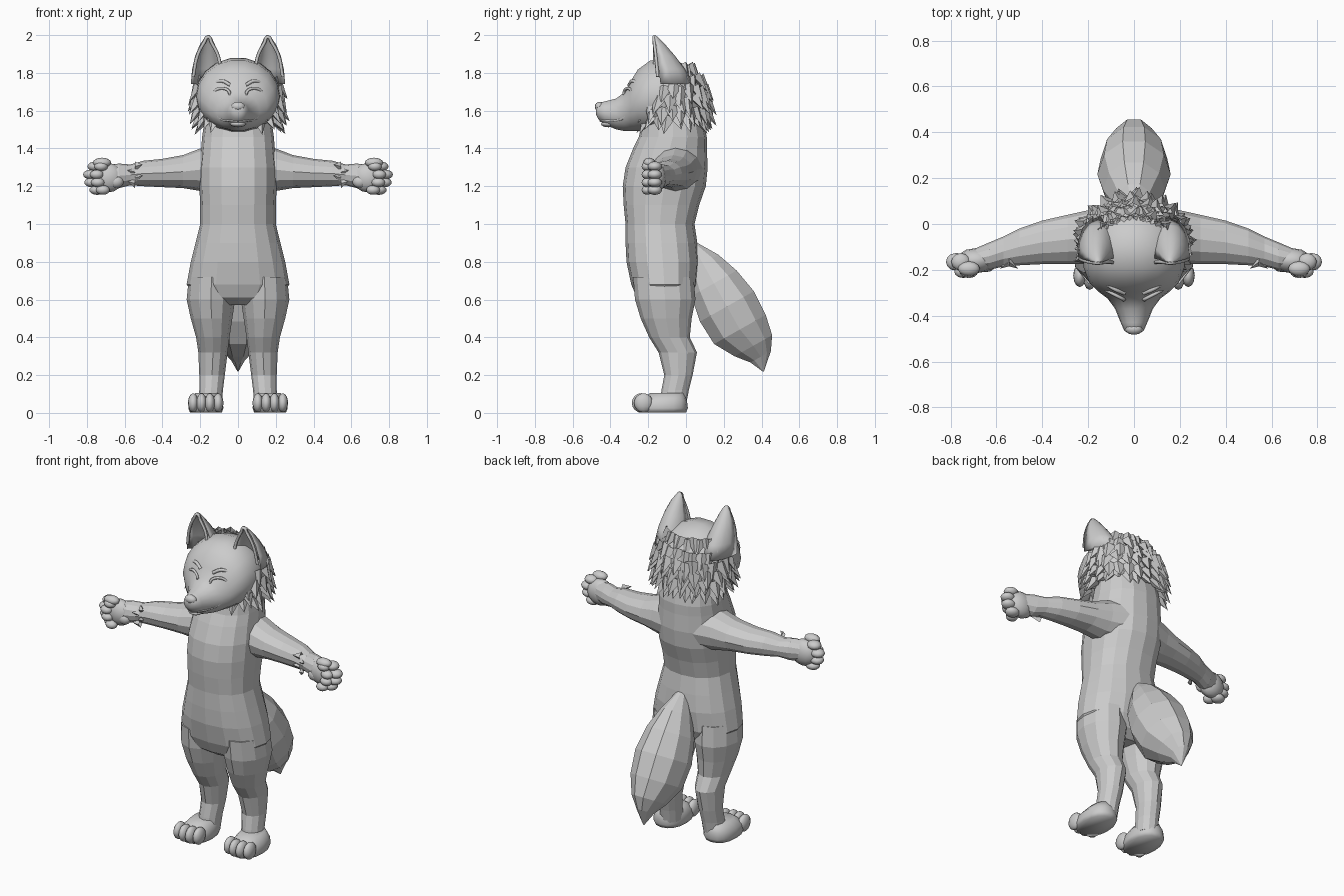
import bpy, bmesh, random
from math import cos, sin, pi, radians, copysign
from mathutils import Vector

random.seed(4)
if "Cube" in bpy.data.objects:
    bpy.data.objects.remove(bpy.data.objects["Cube"])

GREY = (0.6, 0.6, 0.6, 1)
fur_mat = bpy.data.materials.new("plain grey")
fur_mat.use_nodes = True
fur_mat.diffuse_color = GREY
fur_mat.node_tree.nodes["Principled BSDF"].inputs["Base Color"].default_value = GREY

X, Y, Z = Vector((1, 0, 0)), Vector((0, 1, 0)), Vector((0, 0, 1))


def finish(name, bm, smooth=False, mirror=False, subdiv=0):
    bmesh.ops.recalc_face_normals(bm, faces=bm.faces)
    for f in bm.faces:
        f.smooth = smooth
    me = bpy.data.meshes.new(name)
    bm.to_mesh(me)
    bm.free()
    me.materials.append(fur_mat)
    ob = bpy.data.objects.new(name, me)
    bpy.context.scene.collection.objects.link(ob)
    if mirror:
        ob.modifiers.new("Mirror", 'MIRROR').use_mirror_merge = False
    if subdiv:
        mod = ob.modifiers.new("Subdivision", 'SUBSURF')
        mod.levels = mod.render_levels = subdiv
    return ob


def loft(name, stations, u, v, n=16, power=1.0, dent=None, **kw):
    """Skin rings of (centre, radius along u, radius along v); dent hollows the -v side."""
    bm = bmesh.new()
    rings = []
    for c, ru, rv in stations:
        ring = []
        for i in range(n):
            a = 2 * pi * i / n
            s, t = (copysign(abs(w) ** power, w) for w in (cos(a), sin(a)))
            if dent is not None and t < 0:
                s, t = s * 0.8, -t * dent
            ring.append(bm.verts.new(Vector(c) + u * ru * s + v * rv * t))
        rings.append(ring)
    for a, b in zip(rings, rings[1:]):
        for i in range(n):
            bm.faces.new((a[i], a[(i + 1) % n], b[(i + 1) % n], b[i]))
    bm.faces.new(rings[0])
    bm.faces.new(rings[-1])
    return finish(name, bm, **kw)


def balls(name, items, **kw):
    """Smooth ellipsoids given as (centre, radii)."""
    bm = bmesh.new()
    for c, r in items:
        new = bmesh.ops.create_uvsphere(bm, u_segments=12, v_segments=8, radius=1)["verts"]
        bmesh.ops.scale(bm, vec=r, verts=new)
        bmesh.ops.translate(bm, vec=c, verts=new)
    return finish(name, bm, smooth=True, **kw)


def tuft(bm, base, side, out, tip):
    """One pointed lock of fur."""
    l, r, top, low, end = (bm.verts.new(p) for p in (
        base - side, base + side, base + out, base - out, tip))
    for tri in ((l, top, end), (top, r, end), (r, low, end), (low, l, end)):
        bm.faces.new(tri)


def tube(name, points, radius, mirror=True):
    cu = bpy.data.curves.new(name, 'CURVE')
    cu.dimensions = '3D'
    cu.bevel_depth, cu.bevel_resolution, cu.resolution_u = radius, 1, 6
    sp = cu.splines.new('BEZIER')
    sp.bezier_points.add(len(points) - 1)
    for bp, p in zip(sp.bezier_points, points):
        bp.co = p
        bp.handle_left_type = bp.handle_right_type = 'AUTO'
    cu.materials.append(fur_mat)
    ob = bpy.data.objects.new(name, cu)
    bpy.context.scene.collection.objects.link(ob)
    if mirror:
        ob.modifiers.new("Mirror", 'MIRROR').use_mirror_merge = False


# Torso: height, front, back, half width
torso = [(0.57, -0.2, -0.02, 0.1), (0.61, -0.26, 0.03, 0.22), (0.68, -0.29, 0.06, 0.272),
         (0.8, -0.315, 0.07, 0.25), (0.9, -0.32, 0.06, 0.225), (1.0, -0.32, 0.045, 0.2),
         (1.1, -0.33, 0.07, 0.2), (1.2, -0.335, 0.105, 0.205), (1.3, -0.32, 0.115, 0.205),
         (1.4, -0.28, 0.11, 0.195), (1.46, -0.25, 0.11, 0.19), (1.6, -0.22, 0.08, 0.17)]
loft("torso", [((0, (f + b) / 2, z), w, (b - f) / 2) for z, f, b, w in torso],
     X, Y, power=0.88)

# Legs: height, inner, outer, front, back
leg = [(0.72, 0.02, 0.26, -0.28, 0.04), (0.6, 0.015, 0.272, -0.27, 0.05),
       (0.5, 0.03, 0.25, -0.24, 0.03), (0.4, 0.045, 0.222, -0.195, 0.02),
       (0.32, 0.055, 0.21, -0.145, 0.058), (0.2, 0.07, 0.205, -0.115, 0.035),
       (0.12, 0.08, 0.205, -0.13, 0.015), (0.04, 0.085, 0.21, -0.14, 0.0)]
loft("legs", [(((i + o) / 2, (f + b) / 2, z), (o - i) / 2, (b - f) / 2)
              for z, i, o, f, b in leg], X, Y, n=12, mirror=True)

# Feet with four toes each
loft("feet", [((0.17, -0.125, 0.003), 0.085, 0.125), ((0.17, -0.125, 0.025), 0.093, 0.135),
              ((0.17, -0.12, 0.065), 0.088, 0.125), ((0.165, -0.1, 0.105), 0.06, 0.09)],
     X, Y, smooth=True, power=0.85, mirror=True)
balls("toes", [((0.105 + 0.044 * i, -0.225 - 0.012 * (i in (1, 2)), 0.053),
                (0.028, 0.05, 0.051)) for i in range(4)], mirror=True)

# Arms: x, bottom, top, front, back
arm = [(0.1, 1.17, 1.42, -0.17, 0.09), (0.2, 1.175, 1.4, -0.175, 0.06),
       (0.29, 1.19, 1.365, -0.175, 0.04), (0.4, 1.195, 1.345, -0.175, 0.015),
       (0.5, 1.2, 1.335, -0.18, -0.02), (0.57, 1.205, 1.315, -0.185, -0.055),
       (0.63, 1.19, 1.32, -0.2, -0.08), (0.7, 1.2, 1.31, -0.2, -0.11)]
loft("arms", [((x, (f + k) / 2, (b + t) / 2), (k - f) / 2, (t - b) / 2)
              for x, b, t, f, k in arm], Y, Z, n=12, mirror=True)

# Curled hands: palm, fingers, thumb
balls("palms", [((0.69, -0.16, 1.245), (0.085, 0.055, 0.078))], mirror=True)
fingers = [(0.755, 1.305), (0.778, 1.262), (0.772, 1.22), (0.745, 1.18)]
balls("fingers", [((x, -0.165, z), (0.042, 0.038, 0.026)) for x, z in fingers]
      + [((x - 0.03, -0.205, z), (0.036, 0.03, 0.025)) for x, z in fingers], mirror=True)
balls("thumbs", [((0.72, -0.195, 1.325), (0.048, 0.032, 0.026)),
                 ((0.645, -0.18, 1.225), (0.04, 0.03, 0.035))], mirror=True)
bm = bmesh.new()
for k in range(4):
    base = Vector((0.545, -0.165, 1.215 + 0.03 * k))
    tuft(bm, base, Z * 0.025, Y * -0.02, base + Vector((0.04 * (-1) ** k, -0.03, 0.01)))
finish("wrist_tufts", bm, mirror=True)

# Tail: distance along its axis, half width, half depth
axis = Vector((0, 0.36, -0.64)).normalized()
perp = Vector((0, 0.64, 0.36)).normalized()
root = Vector((0, 0.05, 0.86))
tail = [(-0.03, 0.03, 0.03, 0), (0.08, 0.085, 0.1, 0), (0.2, 0.135, 0.145, 0),
        (0.34, 0.16, 0.172, 0), (0.48, 0.145, 0.165, 0), (0.59, 0.095, 0.12, 0.02),
        (0.66, 0.045, 0.065, 0.025), (0.735, 0.003, 0.003, 0)]
loft("tail", [(root + axis * d + perp * s, w, h) for d, w, h, s in tail], X, perp, n=10)

# Head and muzzle: y, bottom, top, half width
head = [(0.1, 1.58, 1.7, 0.07), (0.06, 1.5, 1.78, 0.14), (-0.01, 1.47, 1.85, 0.2),
        (-0.1, 1.47, 1.882, 0.225), (-0.19, 1.48, 1.868, 0.22), (-0.255, 1.49, 1.82, 0.195),
        (-0.295, 1.49, 1.755, 0.155), (-0.325, 1.49, 1.7, 0.115), (-0.37, 1.5, 1.665, 0.082),
        (-0.43, 1.525, 1.65, 0.058), (-0.465, 1.555, 1.64, 0.043), (-0.477, 1.58, 1.625, 0.025)]
loft("head", [((0, y, (b + t) / 2), w, (t - b) / 2) for y, b, t, w in head],
     X, Z, n=18, smooth=True)
balls("nose", [((0, -0.458, 1.622), (0.038, 0.025, 0.025))])
balls("lower_lip", [((0, -0.41, 1.53), (0.042, 0.04, 0.018))])
tube("mouth", [(0, -0.452, 1.545), (0.035, -0.435, 1.548), (0.068, -0.375, 1.548),
               (0.098, -0.33, 1.562), (0.118, -0.308, 1.588)], 0.007)

# Eyes with lids and brows
balls("eyes", [((0.085, -0.276, 1.688), (0.036, 0.036, 0.032))], mirror=True)
lid = [(0.085 + 0.042 * cos(a), -0.308 + 0.022 * cos(a), 1.688 + 0.03 * sin(a))
       for a in (radians(d) for d in range(0, 181, 30))]
tube("upper_lids", lid, 0.008)
tube("lower_lids", [(x, y, 1.688 - (z - 1.688) * 0.9) for x, y, z in lid], 0.006)
tube("brows", [(0.04, -0.302, 1.735), (0.085, -0.283, 1.757), (0.135, -0.25, 1.738)], 0.01)

# Hollow ears
loft("ears", [((0.155, -0.135, 1.74), 0.095, 0.17), ((0.16, -0.145, 1.82), 0.083, 0.14),
              ((0.163, -0.153, 1.89), 0.064, 0.095), ((0.162, -0.16, 1.95), 0.04, 0.05),
              ((0.158, -0.166, 1.985), 0.02, 0.022), ((0.156, -0.168, 2.0), 0.005, 0.005)],
     X, Y, n=16, dent=0.5, smooth=True, mirror=True)
for side, sign in (("left", 1), ("right", -1)):
    tube(side + "_ear_rim", [(sign * x, y, z) for x, y, z in (
        (0.09, -0.17, 1.81), (0.105, -0.165, 1.89), (0.14, -0.168, 1.96), (0.157, -0.17, 1.99),
        (0.18, -0.168, 1.96), (0.215, -0.16, 1.89), (0.237, -0.15, 1.78))], 0.009, False)

# Layered fur ruff: height, x radius, y radius, start angle, tuft length
bm = bmesh.new()
tiers = [(1.83, 0.15, 0.1, 25, 0.07), (1.775, 0.195, 0.145, 5, 0.08),
         (1.72, 0.215, 0.17, -12, 0.085), (1.665, 0.222, 0.18, -35, 0.09),
         (1.61, 0.215, 0.178, -48, 0.09), (1.565, 0.2, 0.165, -55, 0.08)]
for k, (z, rx, ry, start, length) in enumerate(tiers):
    count = 11 + 2 * min(k, 4)
    for i in range(count):
        a = radians(start + (180 - 2 * start) * (i + random.uniform(-0.15, 0.15)) / (count - 1))
        out = Vector((cos(a), sin(a), 0))
        base = Vector((rx * cos(a), -0.075 + ry * sin(a), z + random.uniform(-0.01, 0.01)))
        along = Vector((-rx * sin(a), ry * cos(a), 0)).normalized()
        tip = base + out * random.uniform(0.035, 0.06) - Z * length * random.uniform(0.75, 1.1)
        tuft(bm, base, along * 0.042, out * 0.022 + Z * 0.02, tip + along * random.uniform(-0.02, 0.02))
finish("fur_ruff", bm)
